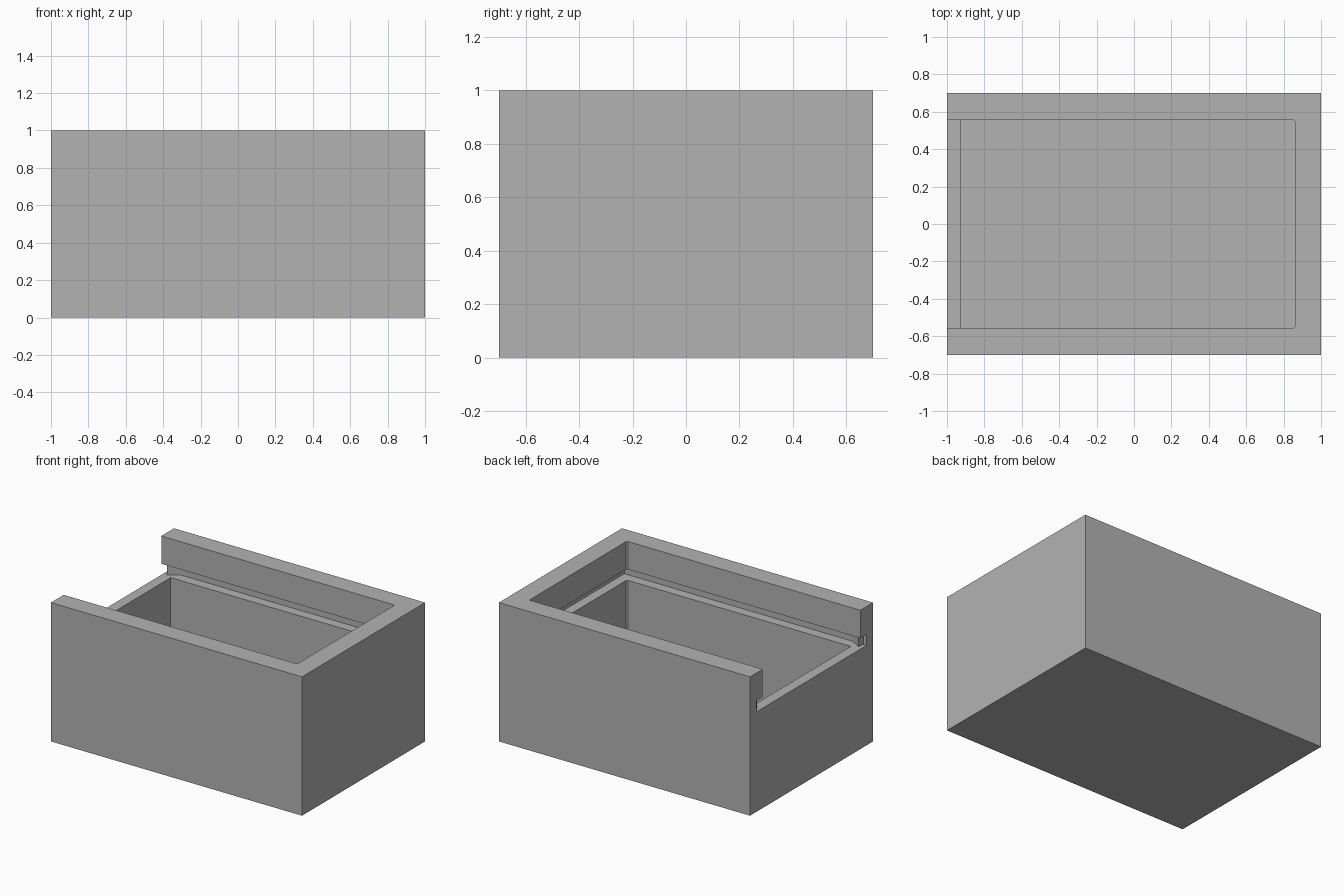
import bpy, bmesh

cube = bpy.data.objects.get("Cube")
if cube:
    bpy.data.objects.remove(cube, do_unlink=True)

grey = bpy.data.materials.new("light grey")
grey.use_nodes = True
colour = (0.45, 0.45, 0.45, 1)
grey.diffuse_color = colour
grey.node_tree.nodes["Principled BSDF"].inputs["Base Color"].default_value = colour


def prism(name, outline, z0, z1):
    """Extrude a flat outline from z0 up to z1."""
    bm = bmesh.new()
    face = bm.faces.new([bm.verts.new((x, y, z0)) for x, y in outline])
    top = bmesh.ops.extrude_face_region(bm, geom=[face])["geom"]
    verts = [v for v in top if isinstance(v, bmesh.types.BMVert)]
    bmesh.ops.translate(bm, verts=verts, vec=(0, 0, z1 - z0))
    bmesh.ops.recalc_face_normals(bm, faces=bm.faces)
    mesh = bpy.data.meshes.new(name)
    bm.to_mesh(mesh)
    bm.free()
    mesh.materials.append(grey)
    obj = bpy.data.objects.new(name, mesh)
    bpy.context.collection.objects.link(obj)
    return obj


def rect(x0, x1, y, c=0):
    """Rectangle symmetric in y, with the +x corners trimmed by c."""
    if not c:
        return [(x0, -y), (x1, -y), (x1, y), (x0, y)]
    return [(x0, -y), (x1 - c, -y), (x1, c - y), (x1, y - c), (x1 - c, y), (x0, y)]


def cut(target, cutter):
    cutter.hide_render = True
    mod = target.modifiers.new("cut", 'BOOLEAN')
    mod.operation = 'DIFFERENCE'
    mod.solver = 'EXACT'
    mod.object = cutter
    bpy.context.view_layer.objects.active = target
    bpy.ops.object.modifier_apply(modifier=mod.name)
    bpy.data.objects.remove(cutter, do_unlink=True)


FLOOR, RAIL_LOW, RAIL_HIGH = 0.075, 0.72, 0.8
INNER, RAIL = 0.555, 0.626

# Solid block, hollowed by the storage cavity, lid opening and lid rails
box = prism("box_body", rect(-1, 1, 0.7), 0, 1)
cut(box, prism("cavity_cutter", rect(-0.925, 0.86, INNER, 0.008), FLOOR, 1.1))
cut(box, prism("opening_cutter", rect(-1.1, 0.86, INNER, 0.008), RAIL_LOW, 1.1))
cut(box, prism("rail_cutter", rect(-1.1, 0.93, RAIL), RAIL_LOW, RAIL_HIGH))

# Small wedge catches in the rails near the open end
for side, name in ((-1, "front_catch"), (1, "back_catch")):
    outline = [(-0.975, RAIL + 0.01), (-0.97, 0.578), (-0.89, RAIL), (-0.89, RAIL + 0.01)]
    prism(name, [(x, side * y) for x, y in outline], RAIL_LOW - 0.005, RAIL_HIGH + 0.005)
